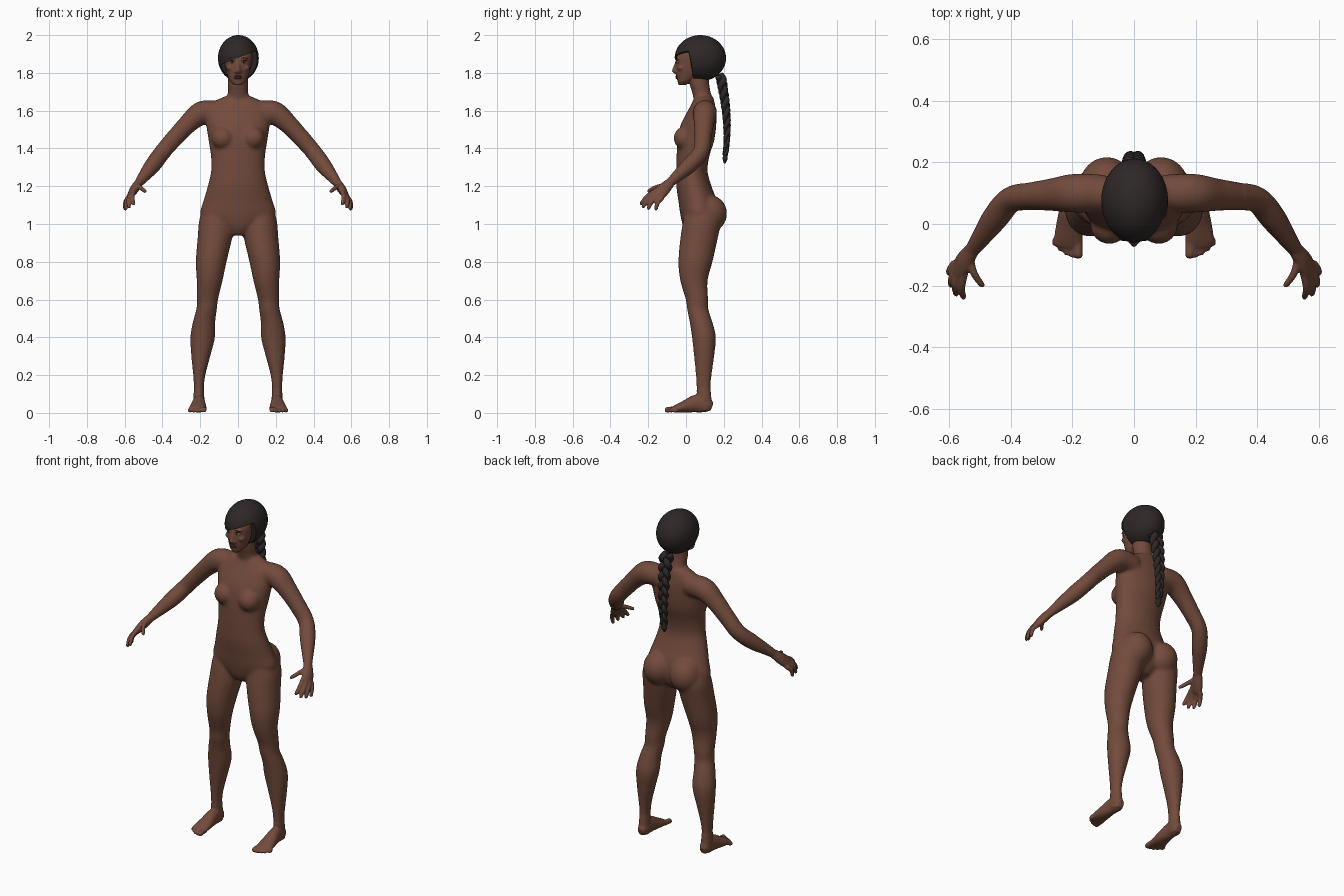
import bpy, bmesh, math
from mathutils import Vector, Matrix

if "Cube" in bpy.data.objects:
    bpy.data.objects.remove(bpy.data.objects["Cube"], do_unlink=True)


def material(name, rgb, rough=0.7):
    m = bpy.data.materials.new(name)
    m.use_nodes = True
    m.diffuse_color = (*rgb, 1)
    node = m.node_tree.nodes["Principled BSDF"]
    node.inputs["Base Color"].default_value = (*rgb, 1)
    node.inputs["Roughness"].default_value = rough
    return m


SKIN = material("brown skin", (0.17, 0.07, 0.045))
LIP = material("dark lip", (0.12, 0.045, 0.035))
HAIR = material("black brown hair", (0.028, 0.02, 0.02))
EYE = material("eye white", (0.45, 0.4, 0.36))
IRIS = material("dark iris", (0.015, 0.01, 0.008))
X, Y, Z = Vector((1, 0, 0)), Vector((0, 1, 0)), Vector((0, 0, 1))


def spline(stations, steps=5):
    """Catmull-Rom through stations of x, y, z, width radius, depth radius."""
    p = [Vector(s) for s in stations]
    p = [p[0] * 2 - p[1]] + p + [p[-1] * 2 - p[-2]]
    out = []
    for a, b, c, d in zip(p, p[1:], p[2:], p[3:]):
        for i in range(steps):
            t = i / steps
            out.append((b * 2 + (c - a) * t + (a * 2 - b * 5 + c * 4 - d) * t ** 2
                        + (b * 3 - a - c * 3 + d) * t ** 3) / 2)
    return out + [p[-2]]


def tube(bm, stations, axis=None, ref=Y, sides=24, steps=5):
    """Closed loft of elliptical rings; axis fixes the ring direction."""
    pts = spline(stations, steps)
    rings = []
    for i, q in enumerate(pts):
        ahead, behind = pts[min(i + 1, len(pts) - 1)], pts[max(i - 1, 0)]
        t = axis or (Vector(ahead[:3]) - Vector(behind[:3])).normalized()
        u = t.cross(ref).normalized()
        v = t.cross(u)
        ring = []
        for k in range(sides):
            a = math.tau * k / sides
            ring.append(bm.verts.new(Vector(q[:3]) + u * math.cos(a) * max(q[3], 0.001)
                                     + v * math.sin(a) * max(q[4], 0.001)))
        rings.append(ring)
    for r, s in zip(rings, rings[1:]):
        for k in range(sides):
            j = (k + 1) % sides
            bm.faces.new((r[k], r[j], s[j], s[k]))
    bm.faces.new(rings[0][::-1])
    bm.faces.new(rings[-1])


def ball(bm, centre, radii, seg=32):
    m = Matrix.Translation(centre) @ Matrix.Diagonal((*radii, 1))
    bmesh.ops.create_uvsphere(bm, u_segments=seg, v_segments=seg // 2, radius=1, matrix=m)


def finish(bm, name, mat):
    bmesh.ops.recalc_face_normals(bm, faces=bm.faces)
    me = bpy.data.meshes.new(name)
    bm.to_mesh(me)
    bm.free()
    me.materials.append(mat)
    me.shade_smooth()
    ob = bpy.data.objects.new(name, me)
    bpy.context.collection.objects.link(ob)
    return ob


def baked(ob):
    """Replace an object's mesh with its modified result."""
    bpy.context.view_layer.update()
    dg = bpy.context.evaluated_depsgraph_get()
    me = bpy.data.meshes.new_from_object(ob.evaluated_get(dg))
    ob.modifiers.clear()
    ob.data = me


# One side's limbs first, mirrored afterwards
bm = bmesh.new()
tube(bm, [(.11, .085, 1.1, .07, .08), (.116, .085, 1.02, .09, .1), (.122, .07, .93, .092, .1),
          (.142, .05, .8, .082, .091), (.15, .042, .7, .069, .073), (.162, .058, .6, .057, .06),
          (.166, .062, .55, .055, .057), (.18, .08, .48, .06, .061), (.187, .095, .4, .066, .064),
          (.197, .096, .3, .051, .054), (.205, .094, .2, .033, .043), (.207, .093, .13, .027, .038),
          (.207, .098, .06, .03, .038), (.207, .1, .015, .028, .034)], axis=Z)
# Foot and toes
tube(bm, [(.206, .138, .032, .018, .022), (.206, .11, .042, .031, .04), (.207, .06, .05, .033, .048),
          (.21, 0, .035, .042, .034), (.213, -.05, .023, .047, .021), (.215, -.075, .016, .044, .013)], ref=Z)
for i in range(5):
    x, tip, r = .181 + .0185 * i, -.112 + .0025 * i * i, .015 if i == 0 else .0105
    tube(bm, [(x, -.055, .02, r, r), (x, tip + .02, r + .003, r, r),
              (x, tip + .006, r, r, r * .9), (x, tip, r, r * .5, r * .5)], ref=Z, sides=12)
# Arm
tube(bm, [(.09, .1, 1.59, .06, .06), (.19, .1, 1.588, .064, .064), (.265, .095, 1.53, .052, .054),
          (.335, .09, 1.455, .047, .046), (.4, .078, 1.38, .044, .042), (.45, .02, 1.313, .043, .042),
          (.5, -.05, 1.25, .031, .03), (.527, -.088, 1.215, .023, .023)])
# Palm, fingers and thumb
tube(bm, [(.52, -.078, 1.225, .022, .024), (.545, -.112, 1.19, .024, .034),
          (.562, -.14, 1.163, .02, .038), (.572, -.155, 1.15, .015, .032)], ref=Vector((-.4, -.6, .7)))
for base, tip in [((.55, -.155, 1.178), (.554, -.243, 1.103)), ((.565, -.157, 1.162), (.578, -.232, 1.086)),
                  ((.576, -.145, 1.148), (.594, -.203, 1.078)), ((.58, -.125, 1.14), (.6, -.162, 1.074)),
                  ((.535, -.1, 1.205), (.49, -.205, 1.172))]:
    a, b = Vector(base), Vector(tip)
    bend = a.lerp(b, .5) + Vector((.007, -.006, .006))
    tube(bm, [(*a, .014, .014), (*bend, .0125, .0125), (*a.lerp(b, .93), .01, .01), (*b, .005, .005)], sides=12)
# Chest and seat forms
ball(bm, (.08, -.006, 1.455), (.062, .06, .062))
ball(bm, (.088, .122, 1.055), (.09, .096, .1))
copy = bmesh.ops.duplicate(bm, geom=bm.verts[:] + bm.edges[:] + bm.faces[:])["geom"]
for v in copy:
    if isinstance(v, bmesh.types.BMVert):
        v.co.x *= -1
# Torso, neck and face
tube(bm, [(0, .06, .94, .05, .05), (0, .07, .985, .12, .085), (0, .07, 1.05, .198, .1),
          (0, .062, 1.12, .184, .102), (0, .042, 1.2, .161, .093), (0, .031, 1.28, .143, .083),
          (0, .037, 1.36, .144, .087), (0, .052, 1.44, .156, .097), (0, .065, 1.52, .168, .095),
          (0, .082, 1.59, .172, .078), (0, .092, 1.64, .14, .06), (0, .096, 1.675, .075, .048)], axis=Z, sides=48)
tube(bm, [(0, .1, 1.62, .07, .05), (0, .083, 1.69, .055, .05), (0, .07, 1.75, .053, .052),
          (0, .07, 1.82, .053, .055)], axis=Z)
tube(bm, [(0, -.022, 1.735, .018, .018), (0, -.008, 1.752, .04, .036), (0, .01, 1.79, .057, .062),
          (0, .016, 1.84, .069, .07), (0, .025, 1.9, .075, .072), (0, .05, 1.95, .06, .06)], axis=Z, sides=32)
ball(bm, (0, .08, 1.88), (.085, .105, .1))
tube(bm, [(0, -.046, 1.87, .008, .008), (0, -.056, 1.835, .01, .01),
          (0, -.062, 1.81, .013, .013), (0, -.057, 1.797, .008, .008)], axis=Z, sides=12)
for s in (-1, 1):
    ball(bm, (s * .012, -.053, 1.806), (.01, .011, .008), 16)
    ball(bm, (s * .03, -.04, 1.877), (.024, .015, .008), 16)
    ball(bm, (s * .042, -.026, 1.826), (.02, .02, .016), 16)

# Fuse the parts into a single skin
body = finish(bm, "body", SKIN)
mod = body.modifiers.new("fuse", 'REMESH')
mod.mode, mod.voxel_size = 'VOXEL', 0.005
baked(body)
bm = bmesh.new()
bm.from_mesh(body.data)
trunk = [v for v in bm.verts if abs(v.co.x) < .36 and .12 < v.co.z < 1.72]
for verts, rounds in ((bm.verts[:], 3), (trunk, 25)):
    for _ in range(rounds):
        bmesh.ops.smooth_vert(bm, verts=verts, factor=.5, use_axis_x=True, use_axis_y=True, use_axis_z=True)
bm.to_mesh(body.data)
bm.free()
body.data.materials.clear()
body.data.materials.append(SKIN)
body.data.shade_smooth()

# Eyes, brows and lips
for side, s in (("left", 1), ("right", -1)):
    for part, mat, centre, radii in (
            ("eye", EYE, (s * .03, -.043, 1.857), (.013, .01, .006)),
            ("iris", IRIS, (s * .03, -.048, 1.857), (.006, .0065, .0055)),
            ("upper_lid", HAIR, (s * .03, -.045, 1.8635), (.015, .009, .0022)),
            ("brow", HAIR, (s * .032, -.046, 1.878), (.018, .009, .003))):
        bm = bmesh.new()
        ball(bm, centre, radii, 16)
        finish(bm, f"{side}_{part}", mat)
for name, z, h in (("upper_lip", 1.782, .005), ("lower_lip", 1.773, .006)):
    bm = bmesh.new()
    ball(bm, (0, -.045, z), (.022, .011, h), 16)
    finish(bm, name, LIP)

# Hair cap with an opening for the face under a slanted fringe
bm = bmesh.new()
ball(bm, (.002, .076, 1.878), (.108, .136, .122), 64)
hair = finish(bm, "hair_cap", HAIR)
bm = bmesh.new()
bmesh.ops.create_cube(bm, size=1, matrix=Matrix.Translation((0, -.235, 1.68)) @ Matrix.Diagonal((.4, .5, .4, 1)))
for v in bm.verts:
    if v.co.z > 1.8:
        v.co.z += .4 * v.co.x
    elif v.co.y > -.1:
        v.co.y += .06
cutter = finish(bm, "face_opening_cutter", HAIR)
cutter.hide_render = True
mod = hair.modifiers.new("opening", 'BOOLEAN')
mod.operation, mod.object, mod.solver = 'DIFFERENCE', cutter, 'EXACT'
baked(hair)
bpy.data.objects.remove(cutter, do_unlink=True)
bpy.ops.object.select_all(action='DESELECT')
bpy.context.view_layer.objects.active = hair
hair.select_set(True)
bpy.ops.object.shade_smooth_by_angle(angle=math.radians(40))

# Three-strand braid down the back
for k in range(3):
    path = []
    for i in range(49):
        f = i / 48
        a = math.tau * (f * 2.6 + k / 3)
        size = 1 - .5 * f
        y = .183 + .034 * math.sin(f * 2.3) + .011 * size * math.sin(2 * a)
        path.append((.024 * size * math.sin(a), y, 1.785 - .42 * f, .021 * size, .019 * size))
    bm = bmesh.new()
    tube(bm, path, sides=12, steps=2)
    finish(bm, f"braid_strand_{k + 1}", HAIR)
bm = bmesh.new()
tube(bm, [(0, .208, 1.385, .014, .014), (0, .208, 1.365, .012, .012), (0, .207, 1.345, .018, .013),
          (0, .205, 1.32, .004, .004)], axis=Z, sides=12)
finish(bm, "braid_tuft", HAIR)
